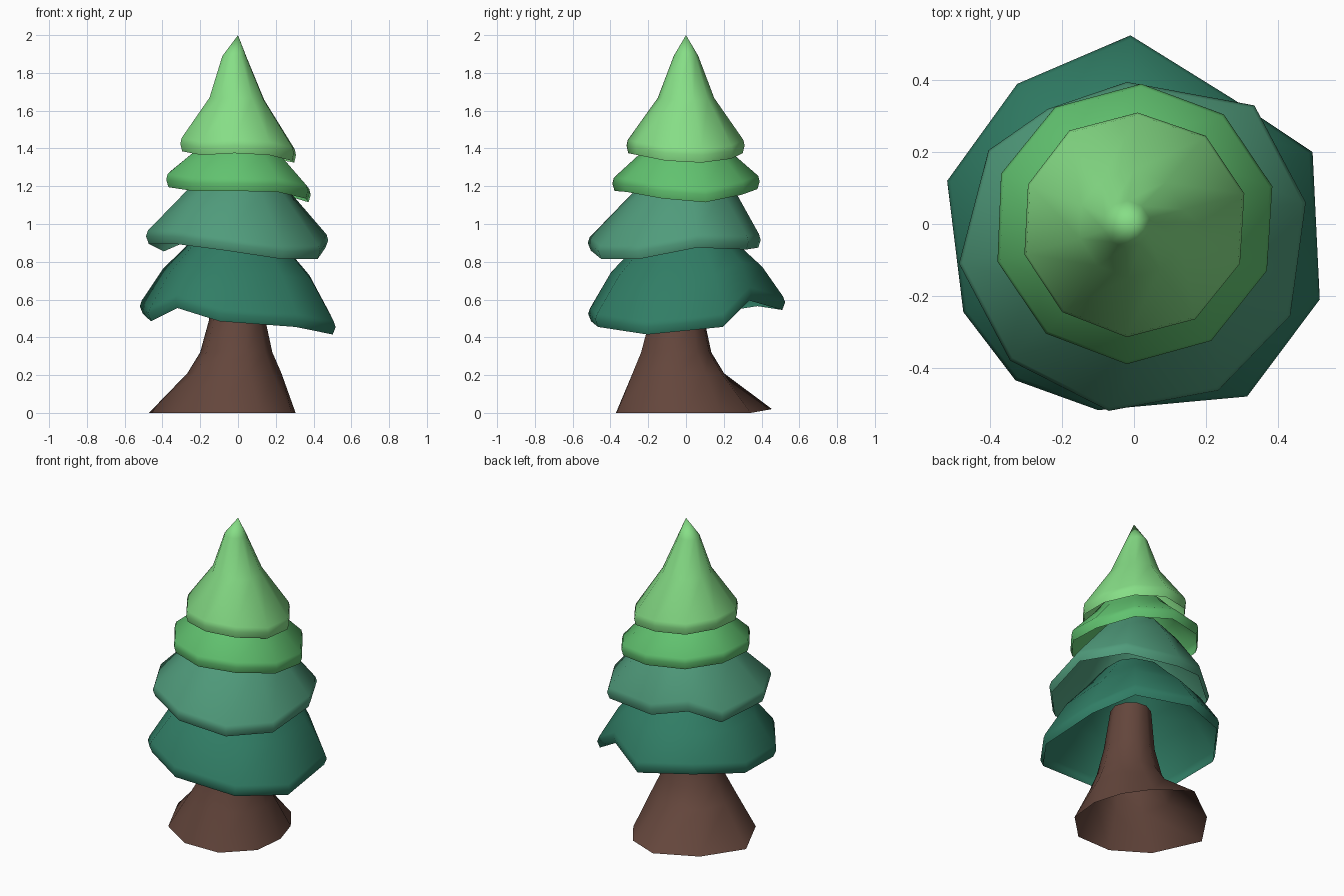
import bpy, bmesh, math
from mathutils import Vector

if "Cube" in bpy.data.objects:
    bpy.data.objects.remove(bpy.data.objects["Cube"])

SIDES = 10


def loft(name, rings, color, apex=None):
    """Skin a stack of closed rings, optionally closing it to a point."""
    bm = bmesh.new()
    loops = [[bm.verts.new(p) for p in ring] for ring in rings]
    for a, b in zip(loops, loops[1:]):
        for i in range(SIDES):
            j = (i + 1) % SIDES
            bm.faces.new((a[i], a[j], b[j], b[i]))
    if apex:
        tip = bm.verts.new(apex)
        for i in range(SIDES):
            bm.faces.new((loops[-1][i], loops[-1][(i + 1) % SIDES], tip))
    mesh = bpy.data.meshes.new(name)
    bm.to_mesh(mesh)
    bm.free()
    ob = bpy.data.objects.new(name, mesh)
    bpy.context.collection.objects.link(ob)
    mat = bpy.data.materials.new(name + "_color")
    mat.diffuse_color = (*color, 1)
    mat.use_nodes = True
    mat.node_tree.nodes["Principled BSDF"].inputs["Base Color"].default_value = mat.diffuse_color
    mesh.materials.append(mat)
    bpy.ops.object.select_all(action='DESELECT')
    ob.select_set(True)
    bpy.context.view_layer.objects.active = ob
    bpy.ops.object.shade_smooth_by_angle(angle=math.radians(75))


def tier(name, rim, upper, color, apex=None, lip=0.05):
    """Skirt of branches: rim = (x, y, lower z); upper = (radius, z, wobble, centre x)."""
    rim = [Vector(p) for p in rim]
    mean_z = sum(p.z for p in rim) / SIDES
    rings = [[(p.x * .97, p.y * .97, p.z - .005) for p in rim],
             [(p.x, p.y, p.z + lip * .7) for p in rim],
             [(p.x * .98, p.y * .98, p.z + lip * 1.3) for p in rim]]
    mean_r = sum(p.xy.length for p in rim) / SIDES
    for r, z, wobble, cx in upper:
        ring = []
        for p in rim:
            d = p.xy.normalized() * (r * (1 - wobble)) + p.xy * (r / mean_r * wobble)
            ring.append((cx + d.x, d.y, z + wobble * (p.z - mean_z)))
        rings.append(ring)
    loft(name, rings, color, apex)


# Four foliage tiers, bottom to top, each rim listed anticlockwise
tier("bottom_branches",
     [(.497, .2, .46), (.28, .345, .6), (-.01, .525, .55), (-.325, .39, .57), (-.52, .12, .53),
      (-.475, -.245, .49), (-.33, -.435, .56), (-.1, -.518, .49), (.315, -.48, .46), (.517, -.21, .42)],
     [(.405, .755, .5, 0), (.295, .865, .25, 0), (.18, .99, 0, 0)], (.03, .205, .13))
tier("lower_branches",
     [(.478, .06, .88), (.335, .33, .87), (-.02, .395, .88), (-.24, .32, .93), (-.405, .205, .86),
      (-.487, -.11, .9), (-.345, -.38, .9), (-.07, -.52, .865), (.235, -.463, .82), (.435, -.255, .82)],
     [(.27, 1.175, .25, 0), (.17, 1.29, 0, 0)], (.08, .33, .2))
tier("upper_branches",
     [(.385, .105, 1.12), (.25, .305, 1.16), (.02, .39, 1.19), (-.22, .325, 1.2), (-.37, .14, 1.21),
      (-.38, -.105, 1.2), (-.245, -.305, 1.18), (-.02, -.39, 1.18), (.215, -.325, 1.175), (.37, -.13, 1.14)],
     [(.25, 1.365, .4, 0), (.16, 1.47, 0, 0)], (.12, .54, .16))
tier("tree_top",
     [(.307, .085, 1.33), (.2, .245, 1.35), (.01, .31, 1.38), (-.18, .26, 1.39), (-.295, .11, 1.4),
      (-.305, -.085, 1.39), (-.2, -.245, 1.37), (-.02, -.315, 1.38), (.17, -.265, 1.37), (.295, -.11, 1.34)],
     [(.15, 1.665, .2, -.006), (.065, 1.89, 0, -.02)], (.24, .73, .24), (0, 0, 2))

# Hollow trunk with uneven root flare
base = [(0, .305), (36, .31), (68, .37), (100, .462), (136, .43),
        (173, .475), (215, .41), (252, .39), (288, .385), (324, .35)]
rings = [[(r * math.cos(math.radians(a)), r * math.sin(math.radians(a)), .02 if a == 100 else 0)
          for a, r in base]]
for z, r, cx, cy in [(.21, .25, -.02, -.045), (.32, .192, -.01, -.055),
                     (.49, .15, -.005, -.05), (.74, .12, 0, -.03)]:
    rings.append([(cx + r * math.cos(math.radians(a)), cy + r * math.sin(math.radians(a)), z)
                  for a, _ in base])
loft("trunk", rings, (.127, .061, .045))
